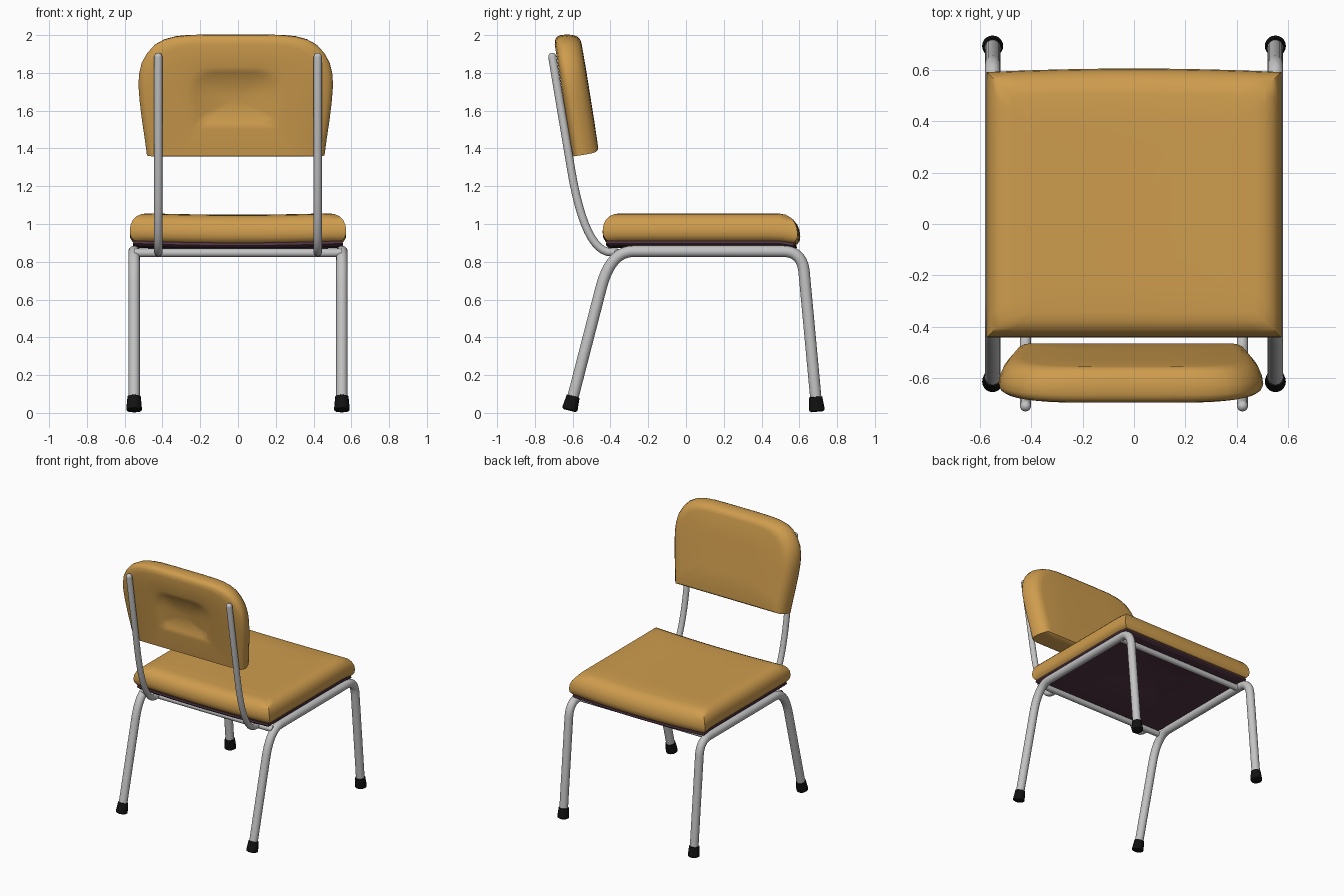
import bpy, bmesh, math
from mathutils import Vector

if "Cube" in bpy.data.objects:
    bpy.data.objects.remove(bpy.data.objects["Cube"])


def material(name, rgb):
    m = bpy.data.materials.new(name)
    m.diffuse_color = (*rgb, 1)
    m.use_nodes = True
    m.node_tree.nodes["Principled BSDF"].inputs["Base Color"].default_value = m.diffuse_color
    return m


TAN = material("tan upholstery", (0.62, 0.335, 0.075))
STEEL = material("grey steel", (0.55, 0.55, 0.55))
RUBBER = material("black rubber", (0.006, 0.006, 0.006))
PURPLE = material("dark purple board", (0.085, 0.036, 0.056))


def finish(bm, name, mat, angle=38):
    bmesh.ops.recalc_face_normals(bm, faces=bm.faces)
    me = bpy.data.meshes.new(name)
    bm.to_mesh(me)
    bm.free()
    me.materials.append(mat)
    ob = bpy.data.objects.new(name, me)
    bpy.context.collection.objects.link(ob)
    bpy.ops.object.select_all(action='DESELECT')
    ob.select_set(True)
    bpy.context.view_layer.objects.active = ob
    bpy.ops.object.shade_smooth_by_angle(angle=math.radians(angle))
    return ob


def loft(name, rings, mat):
    """Skin closed rings of equal length and cap both ends."""
    bm = bmesh.new()
    vs = [[bm.verts.new(p) for p in r] for r in rings]
    n = len(vs[0])
    for a, b in zip(vs, vs[1:]):
        for i in range(n):
            j = (i + 1) % n
            bm.faces.new((a[i], a[j], b[j], b[i]))
    bm.faces.new(vs[0])
    bm.faces.new(vs[-1])
    return finish(bm, name, mat)


def bend(a, corner, b, ta, tb, n=12):
    """Rounded corner, trimmed ta along the a side and tb along the b side."""
    a, c, b = Vector(a), Vector(corner), Vector(b)
    p, q = c + (a - c).normalized() * ta, c + (b - c).normalized() * tb
    return [p * (1 - t) ** 2 + c * 2 * t * (1 - t) + q * t * t
            for t in (i / n for i in range(n + 1))]


def tube(name, pts, r, round_start=False, sides=20):
    """Round tube along a path, with an optional domed start."""
    pts = [Vector(p) for p in pts]
    rings = []
    for i, p in enumerate(pts):
        d = (pts[min(i + 1, len(pts) - 1)] - pts[max(i - 1, 0)]).normalized()
        side = Vector((1, 0, 0)) if abs(d.x) < 0.9 else Vector((0, 1, 0))
        up = d.cross(side).normalized()

        def ring(c, rad):
            return [c + (side * math.cos(k) + up * math.sin(k)) * rad
                    for k in (2 * math.pi * s / sides for s in range(sides))]
        if i == 0 and round_start:
            for t in (5, 25, 45, 68):
                t = math.radians(t)
                rings.append(ring(p - d * r * math.cos(t), r * math.sin(t)))
        rings.append(ring(p, r))
    return loft(name, rings, STEEL)


def foot(name, bottom, toward):
    """Tapered rubber cap lined up with its leg."""
    b = Vector(bottom)
    d = (Vector(toward) - b).normalized()
    rot = d.to_track_quat('Z', 'Y')
    prof = [(0.030, 0.0), (0.040, 0.006), (0.041, 0.015), (0.035, 0.078), (0.029, 0.080)]
    ob = loft(name, [[b + rot @ Vector((r * math.cos(k), r * math.sin(k), z))
                      for k in (2 * math.pi * s / 20 for s in range(20))]
                     for r, z in prof], RUBBER)
    return ob


# Side frames, feet and back tubes, mirrored left and right
for sx, side in ((-1, "left"), (1, "right")):
    x = 0.55 * sx
    rear, front = (x, -0.617, 0.012), (x, 0.694, 0.006)
    c1, c2 = (x, -0.40, 0.855), (x, 0.615, 0.855)
    path = [rear] + bend(rear, c1, c2, 0.2, 0.12) + bend(c1, c2, front, 0.1, 0.11) + [front]
    path[0] = Vector(rear).lerp(Vector(c1), 0.05)
    path[-1] = Vector(front).lerp(Vector(c2), 0.05)
    tube(side + "_leg_frame", path, 0.03)
    foot(side + "_rear_foot", rear, c1)
    foot(side + "_front_foot", front, c2)
    x = 0.422 * sx
    top, c, end = (x, -0.708, 1.885), (x, -0.535, 0.85), (x, -0.36, 0.85)
    tube(side + "_back_tube", [top] + bend(top, c, end, 0.45, 0.14) + [end], 0.0215, True)

# Cross bars under the seat
for y, name in ((-0.36, "rear_cross_bar"), (0.5, "front_cross_bar")):
    tube(name, [(-0.55, y, 0.847), (0.55, y, 0.847)], 0.022)

# Seat cushion and board: square rings with a gentle sag and a drooping front lip
N = 14
step = [-1 + 2 * i / N for i in range(N)]
SQUARE = ([(t, -1) for t in step] + [(1, t) for t in step]
          + [(-t, 1) for t in step] + [(-1, -t) for t in step])


def seat_ring(z, inset, scale=1.0, cy=0.082):
    out = []
    for u, v in SQUARE:
        x = (0.573 - inset) * u * scale
        y = cy + (0.523 - inset) * v * scale
        w, q = x / 0.573, (y - 0.082) / 0.523
        droop = 0.018 * max(0.0, (q - 0.75) / 0.25) ** 2
        if v > 0:
            y -= 0.014 * w * w * v * scale
        out.append((x, y, z - 0.012 * (1 - w * w) - droop))
    return out


loft("seat_cushion", [seat_ring(*a) for a in (
    (0.908, 0.1, 0.05), (0.908, 0.035), (0.918, 0.016), (0.94, 0.003), (0.965, 0.0),
    (0.995, 0.004), (1.022, 0.016), (1.043, 0.036), (1.056, 0.065), (1.06, 0.1),
    (1.061, 0.1, 0.75), (1.061, 0.1, 0.5), (1.061, 0.1, 0.25), (1.061, 0.1, 0.02))], TAN)

loft("seat_board", [seat_ring(*a) for a in (
    (0.907, 0.02, 0.02), (0.907, 0.02, 0.5), (0.912, 0.02), (0.898, 0.018), (0.886, 0.03),
    (0.884, 0.04), (0.884, 0.04, 0.7, 0.14), (0.884, 0.04, 0.48, 0.2),
    (0.896, 0.04, 0.40, 0.2), (0.898, 0.04, 0.02, 0.2))], PURPLE)

# Backrest: rounded outline lofted through its depth, with a recess in the back
half = [(0.12, 0), (0.24, 0), (0.36, 0), (0.47, 0), (0.482, 0.09), (0.497, 0.19),
        (0.509, 0.29), (0.515, 0.37), (0.512, 0.43), (0.498, 0.49), (0.47, 0.54),
        (0.43, 0.585), (0.38, 0.612), (0.32, 0.628), (0.25, 0.635), (0.12, 0.637)]
OUTLINE = [(0, 0)] + half + [(0, 0.637)] + [(-x, z) for x, z in reversed(half)]


def back_ring(d, sx, sz, z0):
    out = []
    for x, z in OUTLINE:
        zl = z0 + (z - z0) * sz
        out.append((x * sx - 0.012, -0.60 - 0.16 * zl + 0.987 * d, 1.357 + zl + 0.16 * d))
    return out


loft("backrest", [back_ring(*a) for a in (
    (0.020, 0.02, 0.02, 0.305), (0.020, 0.36, 0.36, 0.305), (0.006, 0.41, 0.42, 0.305),
    (0.002, 0.5, 0.52, 0.30), (0.0, 0.87, 0.93, 0.03), (0.008, 0.945, 0.975, 0.0),
    (0.02, 0.985, 0.993, 0.0), (0.038, 1, 1, 0.0), (0.07, 0.99, 0.997, 0.0),
    (0.10, 0.965, 0.985, 0.03), (0.124, 0.925, 0.96, 0.1), (0.137, 0.875, 0.92, 0.15),
    (0.141, 0.82, 0.87, 0.2), (0.143, 0.4, 0.4, 0.3), (0.143, 0.02, 0.02, 0.3))], TAN)
